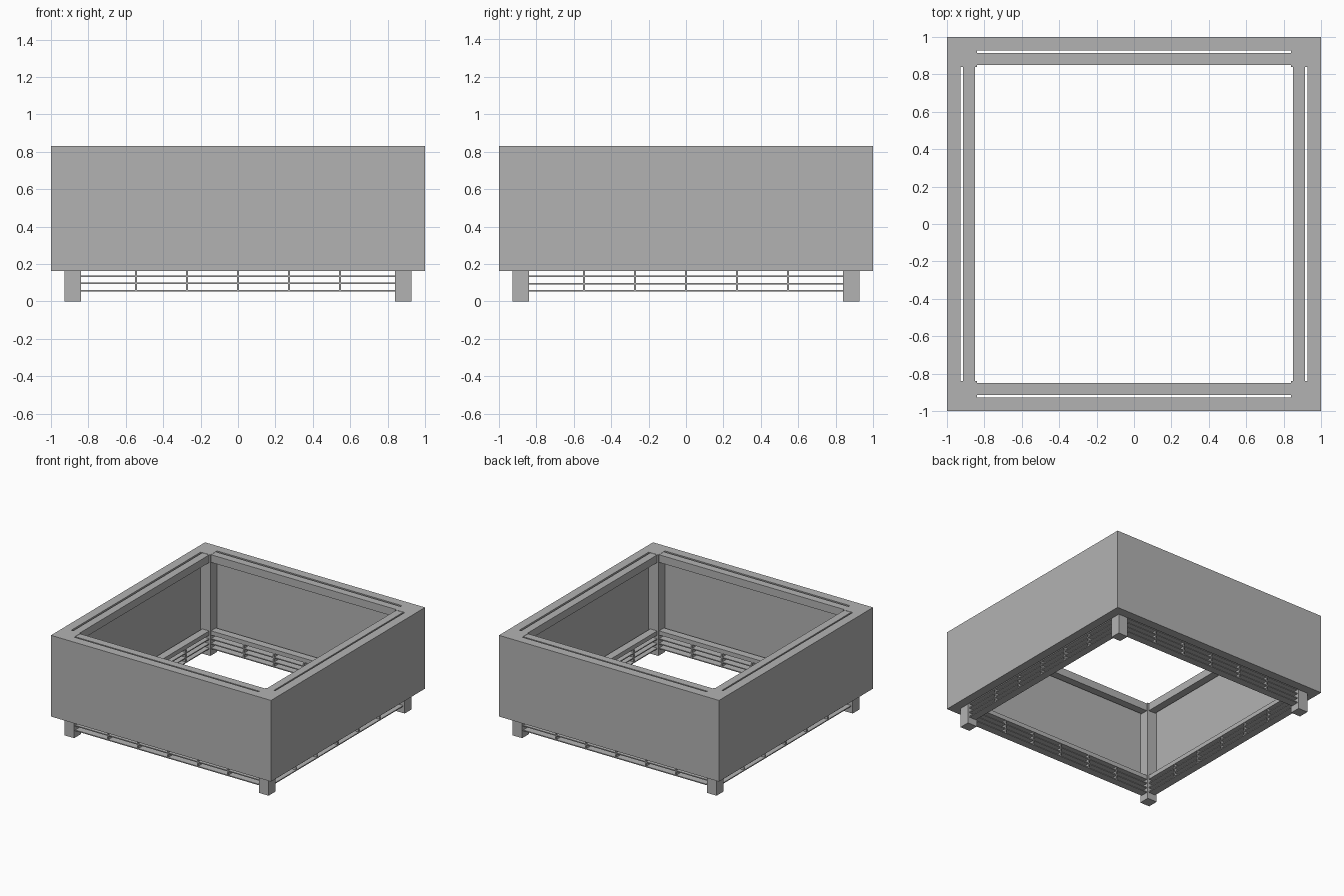
import bpy, bmesh
from math import pi
from mathutils import Matrix, Vector

if "Cube" in bpy.data.objects:
    bpy.data.objects.remove(bpy.data.objects["Cube"])

GREY = bpy.data.materials.new("dark_grey")
GREY.diffuse_color = (0.45, 0.45, 0.45, 1)
GREY.use_nodes = True
GREY.node_tree.nodes["Principled BSDF"].inputs["Base Color"].default_value = GREY.diffuse_color


def add_box(bm, x, y, z):
    """Axis-aligned box from (min, max) pairs."""
    size = Vector((x[1] - x[0], y[1] - y[0], z[1] - z[0]))
    mid = Vector((sum(x), sum(y), sum(z))) / 2
    bmesh.ops.create_cube(bm, size=1, matrix=Matrix.Translation(mid) @ Matrix.Diagonal(size.to_4d()))


def finish(name, bm):
    mesh = bpy.data.meshes.new(name)
    bm.to_mesh(mesh)
    bm.free()
    mesh.materials.append(GREY)
    bpy.context.collection.objects.link(bpy.data.objects.new(name, mesh))


def make_part(name, boxes, angle=0.0):
    bm = bmesh.new()
    for b in boxes:
        add_box(bm, *b)
    bmesh.ops.rotate(bm, verts=bm.verts, cent=(0, 0, 0), matrix=Matrix.Rotation(angle, 3, 'Z'))
    finish(name, bm)


TOP, SKIRT = 0.83, 0.163
POST_IN, POST_OUT = 0.84, 0.925
RAIL_Y = (-0.913, -0.85)
SPAN = (-POST_IN, POST_IN)

# Outer wall: one square ring, made by extruding an inset frame
bm = bmesh.new()
bmesh.ops.create_grid(bm, x_segments=1, y_segments=1, size=1,
                      matrix=Matrix.Translation((0, 0, SKIRT)))
inner = bm.faces[:]
bmesh.ops.inset_region(bm, faces=inner, thickness=0.073, use_boundary=True, use_even_offset=True)
bmesh.ops.delete(bm, geom=inner, context='FACES')
res = bmesh.ops.extrude_face_region(bm, geom=bm.faces[:], use_keep_orig=True)
bmesh.ops.translate(bm, vec=(0, 0, TOP - SKIRT),
                    verts=[g for g in res['geom'] if isinstance(g, bmesh.types.BMVert)])
bmesh.ops.recalc_face_normals(bm, faces=bm.faces)
finish("outer_wall", bm)

for i, side in enumerate(("front", "right", "back", "left")):
    a = i * pi / 2
    # Corner post running from the floor to the rim, touching the wall
    make_part(f"{side}_corner_post",
              [((-0.927, -POST_IN), (-0.927, -POST_IN), (0, TOP))], a)
    # Upper and lower rails between posts
    make_part(f"{side}_top_rail", [(SPAN, RAIL_Y, (TOP - 0.065, TOP - 0.002))], a)
    make_part(f"{side}_bottom_rail", [(SPAN, RAIL_Y, (0.168, 0.203))], a)
    # Thin ventilation slats
    make_part(f"{side}_slats",
              [(SPAN, RAIL_Y, (z - 0.004, z + 0.004)) for z in (0.058, 0.096, 0.135)], a)
    # Small spacers joining the slats to the rail
    make_part(f"{side}_spacers",
              [((x - 0.005, x + 0.005), (-0.91, -0.853), (z0, z1))
               for x in (-0.545, -0.272, 0, 0.272, 0.545)
               for z0, z1 in ((0.062, 0.092), (0.1, 0.131), (0.139, 0.168))], a)
